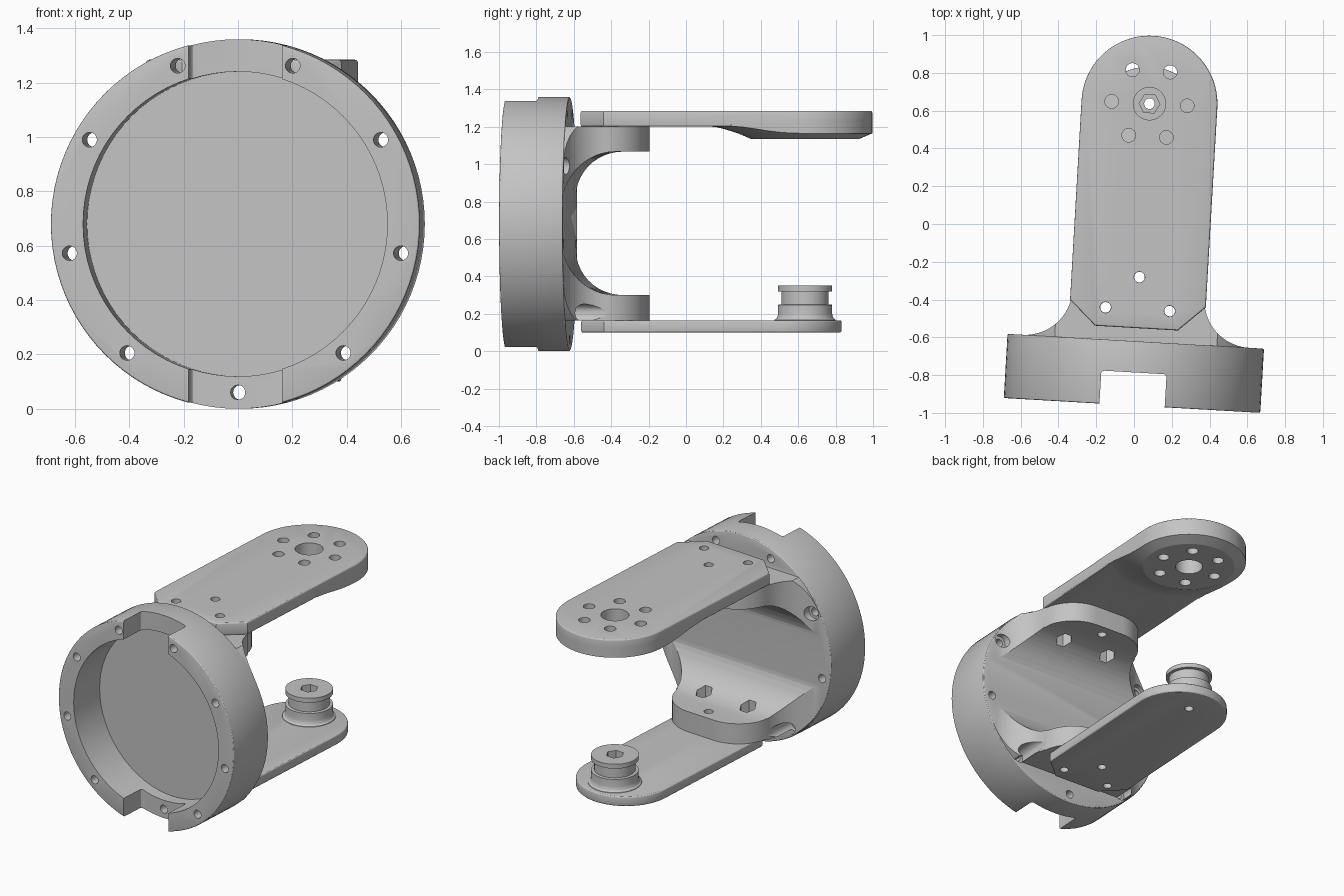
import bpy
import bmesh
from math import sin, cos, pi, radians
from mathutils import Matrix

if "Cube" in bpy.data.objects:
    bpy.data.objects.remove(bpy.data.objects["Cube"])

grey = bpy.data.materials.new("plain grey")
grey.use_nodes = True
grey.diffuse_color = (0.55, 0.55, 0.55, 1)
grey.node_tree.nodes["Principled BSDF"].inputs["Base Color"].default_value = (0.55, 0.55, 0.55, 1)

ZC, R = 0.68, 0.68        # ring axis height and radius
REAR = -0.62              # rear plane of the ring
PIVOT = 0.64              # y of the joint axis
PLACE = Matrix.Translation((0.045, -0.002, 0)) @ Matrix.Rotation(radians(-3.3), 4, 'Z')


def make(name, bm):
    bmesh.ops.recalc_face_normals(bm, faces=bm.faces)
    mesh = bpy.data.meshes.new(name)
    bm.to_mesh(mesh)
    bm.free()
    mesh.materials.append(grey)
    obj = bpy.data.objects.new(name, mesh)
    bpy.context.collection.objects.link(obj)
    return obj


def prism(name, points, low, high, axis='Z'):
    """Extrude a flat outline along z, or (for 'X') a (y, z) outline along x,
    or (for 'Y') an (x, z) outline along y."""
    place = {'Z': lambda a, b: (a, b, low),
             'X': lambda a, b: (low, a, b),
             'Y': lambda a, b: (a, low, b)}[axis]
    span = high - low
    step = {'Z': (0, 0, span), 'X': (span, 0, 0), 'Y': (0, span, 0)}[axis]
    bm = bmesh.new()
    face = bm.faces.new([bm.verts.new(place(*p)) for p in points])
    new = bmesh.ops.extrude_face_region(bm, geom=[face])
    bmesh.ops.translate(bm, vec=step, verts=[v for v in new["geom"] if isinstance(v, bmesh.types.BMVert)])
    return make(name, bm)


def arc(cx, cy, r, start, end, n=12):
    return [(cx + r * cos(radians(start + (end - start) * i / n)),
             cy + r * sin(radians(start + (end - start) * i / n))) for i in range(n + 1)]


def circle(cx, cy, r, n=24):
    return arc(cx, cy, r, 0, 360 - 360 / n, n - 1)


def lathe(name, profile, y, n=64):
    """Spin (radius, z) points round a vertical axis at x = 0."""
    bm = bmesh.new()
    rings = [[bm.verts.new((px, py, z)) for px, py in circle(0, y, r, n)] for r, z in profile]
    for a, b in zip(rings, rings[1:]):
        for i in range(n):
            bm.faces.new((a[i], a[(i + 1) % n], b[(i + 1) % n], b[i]))
    bm.faces.new(rings[0])
    bm.faces.new(rings[-1])
    return make(name, bm)


def apply(obj, mod):
    bpy.context.view_layer.objects.active = obj
    bpy.ops.object.modifier_apply(modifier=mod.name)


def boolean(obj, other, operation='DIFFERENCE'):
    mod = obj.modifiers.new("cut", 'BOOLEAN')
    mod.operation, mod.solver, mod.object = operation, 'EXACT', other
    apply(obj, mod)
    bpy.data.objects.remove(other)


def bevel(obj, width):
    mod = obj.modifiers.new("round", 'BEVEL')
    mod.width, mod.segments = width, 3
    mod.limit_method, mod.angle_limit = 'ANGLE', radians(50)
    apply(obj, mod)


def drill(obj, points, r, low, high, axis='Z', n=24):
    for x, y in points:
        boolean(obj, prism("drill", circle(x, y, r, n), low, high, axis))


def mirrored(half):
    """Close a half outline (x >= 0) with its mirror image."""
    return half + [(-x, y) for x, y in reversed(half) if abs(x) > 1e-5]


def arm_outline(half, tip):
    return mirrored([(half - 0.14, -0.55), (half, -0.42)] + arc(0, tip, half, 0, 90, 20))


bolts = [(-0.17, -0.45), (0.17, -0.45)]
arm_bolts = bolts + [(0, -0.28)]

# Ring with front recess
body = prism("ring_body", circle(0, ZC, R, 96), -0.96, REAR, 'Y')
bevel(body, 0.008)
boolean(body, prism("recess", circle(0, ZC, 0.561, 80), -1.1, -0.705, 'Y'))
for z in (ZC - 0.63, ZC + 0.63):
    notch = prism("notch", [(-0.173, -1.1), (0.173, -1.1), (0.173, -0.785), (-0.173, -0.785)], z - 0.15, z + 0.15)
    bevel(notch, 0.015)
    boolean(body, notch)

# Rear yoke: flared block trimmed to the ring and scooped out through its middle
flare = [(0.6, -0.68)] + arc(0.6, -0.37, 0.25, 270, 188)
yoke = prism("yoke", mirrored(flare + arc(0.1, -0.45, 0.25, 8, 90)), 0.165, 1.2)
boolean(yoke, prism("trim", circle(0, ZC, R - 0.005, 96), -1.2, 0.2, 'Y'), 'INTERSECT')
scoop = [(0.2, 1.067)] + arc(-0.355, 0.797, 0.27, 90, 180) + arc(-0.355, 0.57, 0.27, 180, 270) + [(0.2, 0.30)]
boolean(yoke, prism("scoop", scoop, -1, 1, 'X'))
boolean(body, yoke, 'UNION')

# Nine ring holes, some with pockets behind
for i in range(9):
    a = radians(-90 + 40 * i)
    spot = [(0.62 * cos(a), ZC + 0.62 * sin(a))]
    drill(body, spot, 0.027, -1.1, -0.4, 'Y')
    if i in (1, 3, 6, 8):
        drill(body, spot, 0.047, REAR - 0.025, -0.35, 'Y')

# Yoke bolt holes and hex nut pockets
drill(body, arm_bolts, 0.029, 0.1, 1.3)
drill(body, bolts, 0.053, 0.25, 0.68, n=6)
drill(body, bolts, 0.053, 0.69, 1.12, n=6)

# Upper arm with round thickened pad
wide = arm_outline(0.36, PIVOT)
upper = prism("upper_arm", wide, 1.2, 1.285)
bevel(upper, 0.012)
pad = lathe("pad", [(0.29, 1.135), (0.36, 1.165), (0.43, 1.187), (0.47, 1.197), (0.52, 1.203), (0.52, 1.23)], PIVOT)
boolean(pad, prism("trim", wide, 1.0, 1.4), 'INTERSECT')
boolean(upper, pad, 'UNION')
drill(upper, [(0, PIVOT)], 0.086, 1, 1.4, n=40)
drill(upper, circle(0, PIVOT, 0.2, 6), 0.036, 1, 1.4)
drill(upper, arm_bolts, 0.029, 1, 1.4)

# Narrower lower arm
lower = prism("lower_arm", arm_outline(0.305, 0.53), 0.1, 0.165)
bevel(lower, 0.01)
drill(lower, arm_bolts + [(0, PIVOT)], 0.028, 0, 0.3)

# Grooved pivot boss with hex socket
boss = lathe("pivot_boss", [(0.165, 0.16), (0.163, 0.168), (0.153, 0.176), (0.147, 0.188), (0.145, 0.2),
                            (0.145, 0.248), (0.126, 0.25), (0.126, 0.318), (0.145, 0.32), (0.145, 0.35)], PIVOT)
drill(boss, [(0, PIVOT)], 0.055, 0.27, 0.5, n=6)
drill(boss, [(0, PIVOT)], 0.028, 0.05, 0.4)

# Turn everything into place and smooth the round surfaces
for obj in (body, upper, lower, boss):
    obj.data.transform(PLACE)
    bpy.ops.object.select_all(action='DESELECT')
    obj.select_set(True)
    bpy.context.view_layer.objects.active = obj
    bpy.ops.object.shade_smooth_by_angle(angle=radians(20))
